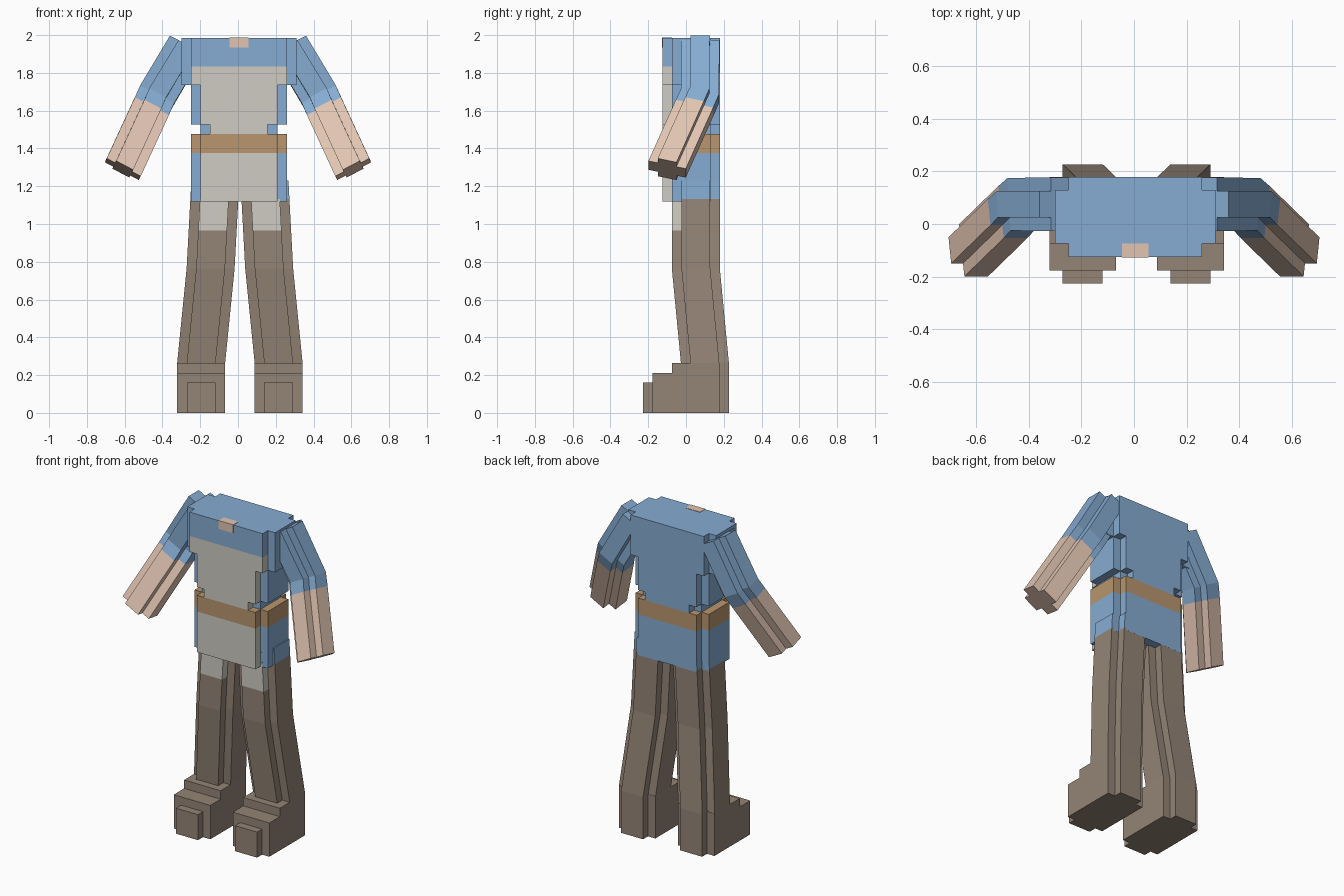
import bpy, bmesh
from mathutils import Vector

cube = bpy.data.objects.get("Cube")
if cube:
    bpy.data.objects.remove(cube)

U = 0.0508  # one block of the grid everything is built on


def material(name, rgb):
    def lin(v):
        v /= 255
        return v / 12.92 if v <= 0.04045 else ((v + 0.055) / 1.055) ** 2.4
    color = [lin(v) for v in rgb] + [1]
    mat = bpy.data.materials.new(name)
    mat.use_nodes = True
    mat.diffuse_color = color
    mat.node_tree.nodes["Principled BSDF"].inputs["Base Color"].default_value = color
    return mat


BLUE, GRAY, BELT, SKIN, BROWN = range(5)
MATERIALS = [
    material("shirt_blue", (134, 172, 210)),
    material("apron_gray", (207, 204, 194)),
    material("belt_tan", (184, 150, 110)),
    material("skin", (226, 197, 178)),
    material("trouser_brown", (148, 132, 118)),
]
FRONT_SIDES = (0, 1, 11)  # profile sides that make up the raised front panel


def notched_profile(a, b):
    """Rectangle of half sizes a, b with one block cut from each corner."""
    p, q = a - U, b - U
    quarter = [(p, -b), (p, -q), (a, -q)]
    right = quarter + [(x, -y) for x, y in reversed(quarter)]
    return [(-p, -b)] + right + [(-x, y) for x, y in reversed(right)][:-1]


def ring(center, a, b, axis_a=(1, 0, 0), axis_b=(0, 1, 0)):
    va, vb = Vector(axis_a).normalized(), Vector(axis_b).normalized()
    return [Vector(center) + va * x + vb * y for x, y in notched_profile(a, b)]


def finish(name, bm):
    bmesh.ops.recalc_face_normals(bm, faces=bm.faces)
    mesh = bpy.data.meshes.new(name)
    bm.to_mesh(mesh)
    bm.free()
    for mat in MATERIALS:
        mesh.materials.append(mat)
    obj = bpy.data.objects.new(name, mesh)
    bpy.context.collection.objects.link(obj)
    return obj


def loft(name, rings, colors, panels=None):
    """Skin a chain of rings; panels optionally recolours the front panel."""
    bm = bmesh.new()
    loops = [[bm.verts.new(p) for p in r] for r in rings]
    n = len(loops[0])
    for k, (lo, hi) in enumerate(zip(loops, loops[1:])):
        for i in range(n):
            j = (i + 1) % n
            face = bm.faces.new((lo[i], lo[j], hi[j], hi[i]))
            face.material_index = colors[k]
            if panels and i in FRONT_SIDES:
                face.material_index = panels[k]
    bm.faces.new(loops[0]).material_index = colors[0]
    bm.faces.new(loops[-1]).material_index = colors[-1]
    return finish(name, bm)


def box(name, low, high, color):
    bm = bmesh.new()
    bmesh.ops.create_cube(bm, size=1)
    for v in bm.verts:
        v.co = [h if c > 0 else l for c, l, h in zip(v.co, low, high)]
    for f in bm.faces:
        f.material_index = color
    return finish(name, bm)


# Torso: stacked bands, each (name, bottom, top, half width in blocks, side, front)
CX, CY = 0.005, 0.027
for name, z0, z1, w, side, front in [
    ("shirt_skirt", 1.12, 1.375, 5, BLUE, GRAY),
    ("belt", 1.375, 1.477, 5, BELT, BELT),
    ("waist", 1.477, 1.528, 4, BLUE, GRAY),
    ("ribs", 1.528, 1.736, 5, BLUE, GRAY),
    ("chest", 1.736, 1.835, 6, BLUE, GRAY),
    ("shoulders", 1.835, 1.985, 6, BLUE, BLUE),
]:
    loft(name, [ring((CX, CY, z), w * U, 3 * U) for z in (z0, z1)], [side], [front])

# Neck opening at the collar
front_y = CY - 3 * U
box("neck_patch", (CX - U, front_y - 0.002, 1.985 - U),
    (CX + U, front_y + U, 1.987), SKIN)

for side, s in (("left", 1), ("right", -1)):
    # Arm: straight upper arm, forearm swung forward, seam at the wrist
    shoulder = Vector((s * 0.27, 0.075, 1.95))
    elbow = Vector((s * 0.43, 0.075, 1.68))
    tip = Vector((s * 0.61, -0.10, 1.29))
    across = (0.886, 0, s * 0.464)
    bent = (s * 0.1, 0.97, -0.2)
    centers = [shoulder, elbow, elbow.lerp(tip, 0.17), elbow.lerp(tip, 0.44), tip]
    depth = [(0, 1, 0), (s * 0.05, 0.98, -0.15)] + [bent] * 3
    rings = [ring(c, 2 * U, 2 * U, across, d) for c, d in zip(centers, depth)]
    loft(side + "_arm", rings[:4], [BLUE, BLUE, SKIN])
    loft(side + "_hand", rings[3:], [SKIN])

    # Leg: notched column that spreads outwards and bends back at the knee
    mid = 0.01
    hip, knee, ankle = (Vector((mid + s * x, y, z)) for x, y, z in
                        ((0.13, 0.052, 1.23), (0.155, 0.052, 0.765), (0.205, 0.1, 0.265)))
    centers = [ankle, knee] + [knee.lerp(hip, t) for t in (0.43, 0.79, 1)]
    loft(side + "_leg", [ring(c, 2.5 * U, 2.5 * U) for c in centers],
         [BROWN, BROWN, BROWN, BLUE], [BROWN, BROWN, GRAY, BLUE])

    # Shoe: heel with a narrow back, stepped instep and toe cap
    x = mid + s * 0.205
    w, n = 2.5 * U, 1.5 * U
    for part, half, y0, y1, top in [
        ("heel", n, 0.17, 0.227, 0.265),
        ("shoe_body", w, -0.074, 0.178, 0.265),
        ("instep", w, -0.177, -0.07, 0.212),
        ("toe", n, -0.227, -0.17, 0.16),
    ]:
        box(side + "_" + part, (x - half, y0, 0), (x + half, y1, top), BROWN)
